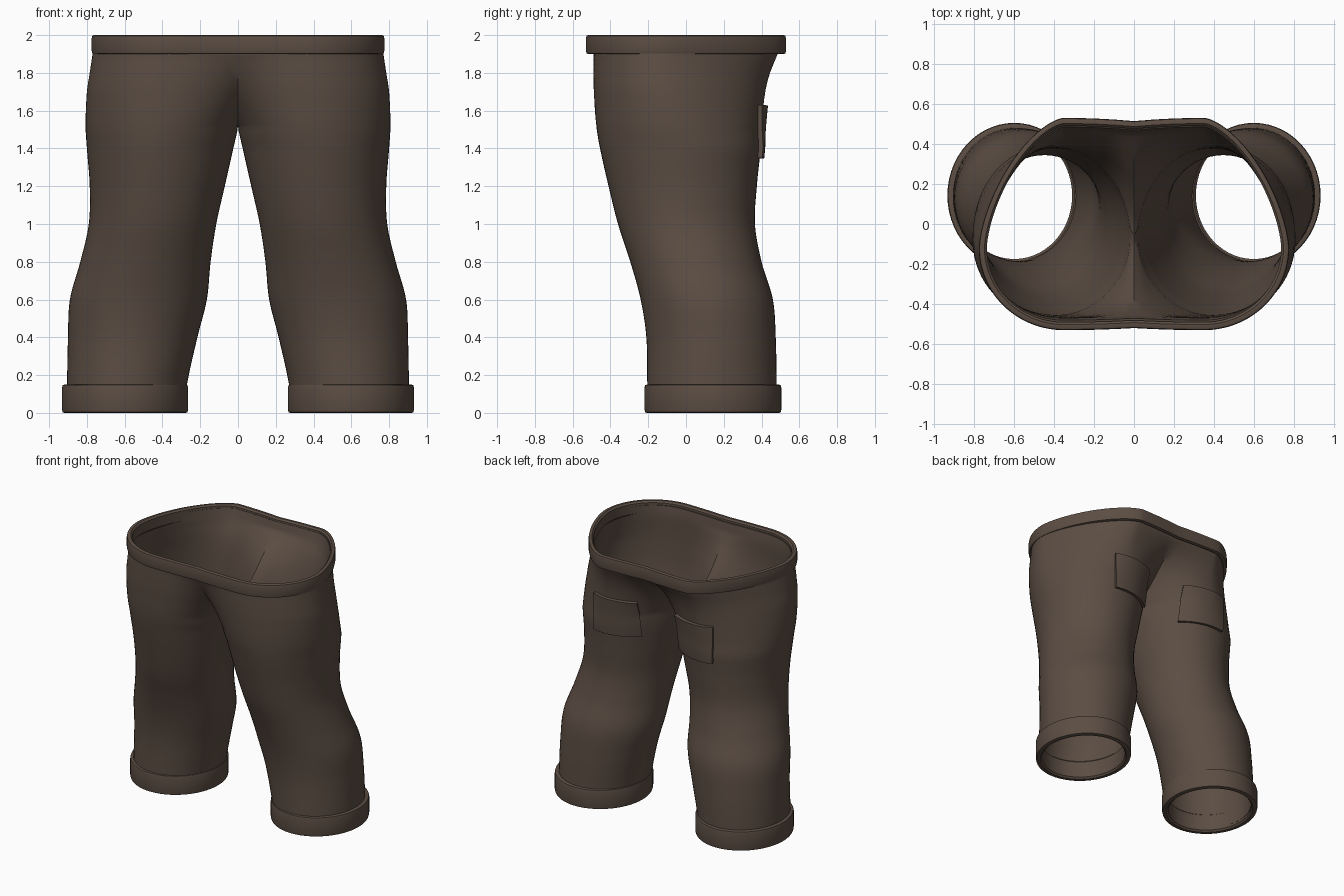
import bpy
from math import sin, cos, pi, asin, sqrt

cube = bpy.data.objects.get("Cube")
if cube:
    bpy.data.objects.remove(cube)

cloth = bpy.data.materials.new("brown_cloth")
cloth.use_nodes = True
COLOR = (0.105, 0.074, 0.056, 1)
cloth.diffuse_color = COLOR
cloth.node_tree.nodes["Principled BSDF"].inputs["Base Color"].default_value = COLOR

CROTCH, WAIST, STEPS = 1.52, 1.9, 56

# Leg outline by height: z, outer x, inner x, front y, back y
LEG = [
    (0.03, .905, .28, -.205, .48), (0.15, .905, .27, -.205, .48),
    (0.4, .90, .215, -.21, .475), (0.6, .89, .165, -.24, .46),
    (0.8, .835, .145, -.295, .40), (1.0, .79, .115, -.36, .365),
    (1.2, .785, .07, -.41, .375), (1.4, .80, .025, -.455, .395),
    (1.52, .807, 0, -.475, .40), (1.7, .80, 0, -.488, .42),
    (1.8, .785, 0, -.49, .445), (1.9, .77, 0, -.49, .485),
    (1.97, .76, 0, -.50, .505),
]


def outline(z):
    """Smoothly interpolated leg outline at a height."""
    i = max(k for k in range(len(LEG) - 1) if LEG[k][0] <= z + 1e-6)
    a, b = LEG[i], LEG[i + 1]
    p, n = LEG[max(i - 1, 0)], LEG[min(i + 2, len(LEG) - 1)]
    h = b[0] - a[0]
    t = (z - a[0]) / h
    out = []
    for c in range(1, 5):
        ma = (b[c] - p[c]) / (b[0] - p[0]) * h
        mb = (n[c] - a[c]) / (n[0] - a[0]) * h
        out.append((2*t**3 - 3*t*t + 1) * a[c] + (t**3 - 2*t*t + t) * ma
                   + (3*t*t - 2*t**3) * b[c] + (t**3 - t*t) * mb)
    out[1] = max(out[1], 0) if z < CROTCH - 1e-6 else 0
    return out


def section(z, dims):
    """Centre, radii, back roundness and seam position of one cross-section."""
    xo, xi, yf, yb = dims
    hip = min(max((z - 1.4) / 0.5, 0), 1)
    cx = (xo + xi) / 2 * (1 - hip) + 0.35 * hip
    cy = (yf + yb) / 2 - 0.12 * hip
    seam = min(0.97 * sqrt(max(z - CROTCH, 0) / (WAIST - CROTCH)), 0.975)
    return cx, cy, xo - cx, cy - yf, yb - cy, 2 - 0.45 * hip, seam


def ring(z, dims, inset=0):
    """Cross-section of the left half, from front seam round to back seam."""
    cx, cy, ro, rf, rb, n, seam = section(z, dims)
    ri = cx / sqrt(1 - seam * seam) if seam > 0 else cx - dims[1]
    end = pi - asin(seam)
    pts = []
    for k in range(STEPS + 1):
        a = end * (2 * k / STEPS - 1)
        c, s = cos(a), sin(a)
        # the outer back quarter is flatter near the hips
        e = 2 / n if c > 0 and s > 0 else 1
        x = cx + ((ro - inset) * abs(c) ** e if c > 0
                  else (ri - (0 if seam else inset)) * c)
        y = cy + ((rb - inset) * abs(s) ** e if s > 0 else (rf - inset) * s)
        if seam > 0 and k in (0, STEPS):
            x = 0
        pts.append((x, y, z))
    return pts


def build(name, rows, closed=False, thickness=0, offset=-1):
    """Skin rows of points, mirror to the other side and finish."""
    w = len(rows[0])
    count = len(rows) if closed else len(rows) - 1
    faces = []
    for i in range(count):
        j = (i + 1) % len(rows)
        faces += [(i*w + k, i*w + k + 1, j*w + k + 1, j*w + k) for k in range(w - 1)]
    mesh = bpy.data.meshes.new(name)
    mesh.from_pydata([p for r in rows for p in r], [], faces)
    mesh.materials.append(cloth)
    obj = bpy.data.objects.new(name, mesh)
    bpy.context.collection.objects.link(obj)
    weld = obj.modifiers.new("weld", "WELD")
    weld.merge_threshold = 0.0002
    mirror = obj.modifiers.new("mirror", "MIRROR")
    mirror.merge_threshold = 0.0005
    if thickness:
        solid = obj.modifiers.new("solid", "SOLIDIFY")
        solid.thickness = thickness
        solid.offset = offset
    bpy.ops.object.select_all(action="DESELECT")
    obj.select_set(True)
    bpy.context.view_layer.objects.active = obj
    bpy.ops.object.convert(target="MESH")
    bpy.ops.object.shade_smooth_by_angle(angle=0.7)
    return obj


def band(name, dims, low, high, thick, shape_z):
    """Rounded strip of cloth running round an opening."""
    r = 0.012
    profile = [(r, low), (r * .3, low + r * .3), (0, low + r * 1.5),
               (0, high - r * 1.5), (r * .3, high - r * .3), (r, high),
               (thick - r, high), (thick, high - r),
               (thick, low + r), (thick - r, low)]
    rows = [[(x, y, z) for x, y, _ in ring(shape_z, dims, d)] for d, z in profile]
    build(name, rows, closed=True)


# Legs and seat in one skin
heights = [0.03 + (CROTCH - 0.03) * i / 50 for i in range(51)]
heights += [CROTCH + (1.97 - CROTCH) * (i / 30) ** 1.5 for i in range(1, 31)]
build("trouser_legs", [ring(z, outline(z)) for z in heights], thickness=0.02)

# Waistband and cuffs
band("waistband", (.775, 0, -.53, .53), 1.9, 2.0, 0.04, 1.95)
band("cuffs", (.932, .264, -.22, .505), 0, 0.15, 0.045, 0.1)


# Back pockets following the seat
def pocket_point(x, z):
    cx, cy, ro, rf, rb, n, seam = section(z, outline(z))
    if x < cx:
        ri = cx / sqrt(1 - seam * seam) if seam > 0 else cx - outline(z)[1]
        return (x, cy + rb * sqrt(max(1 - ((cx - x) / ri) ** 2, 0)), z)
    u = (x - cx) / ro
    return (x, cy + rb * (1 - u ** n) ** (1 / n), z)


pocket_rows = [[pocket_point(0.5 - 0.33 * k / 14, 1.35 + 0.28 * i / 10)
                for k in range(15)] for i in range(11)]
build("back_pockets", pocket_rows, thickness=0.024, offset=1)
